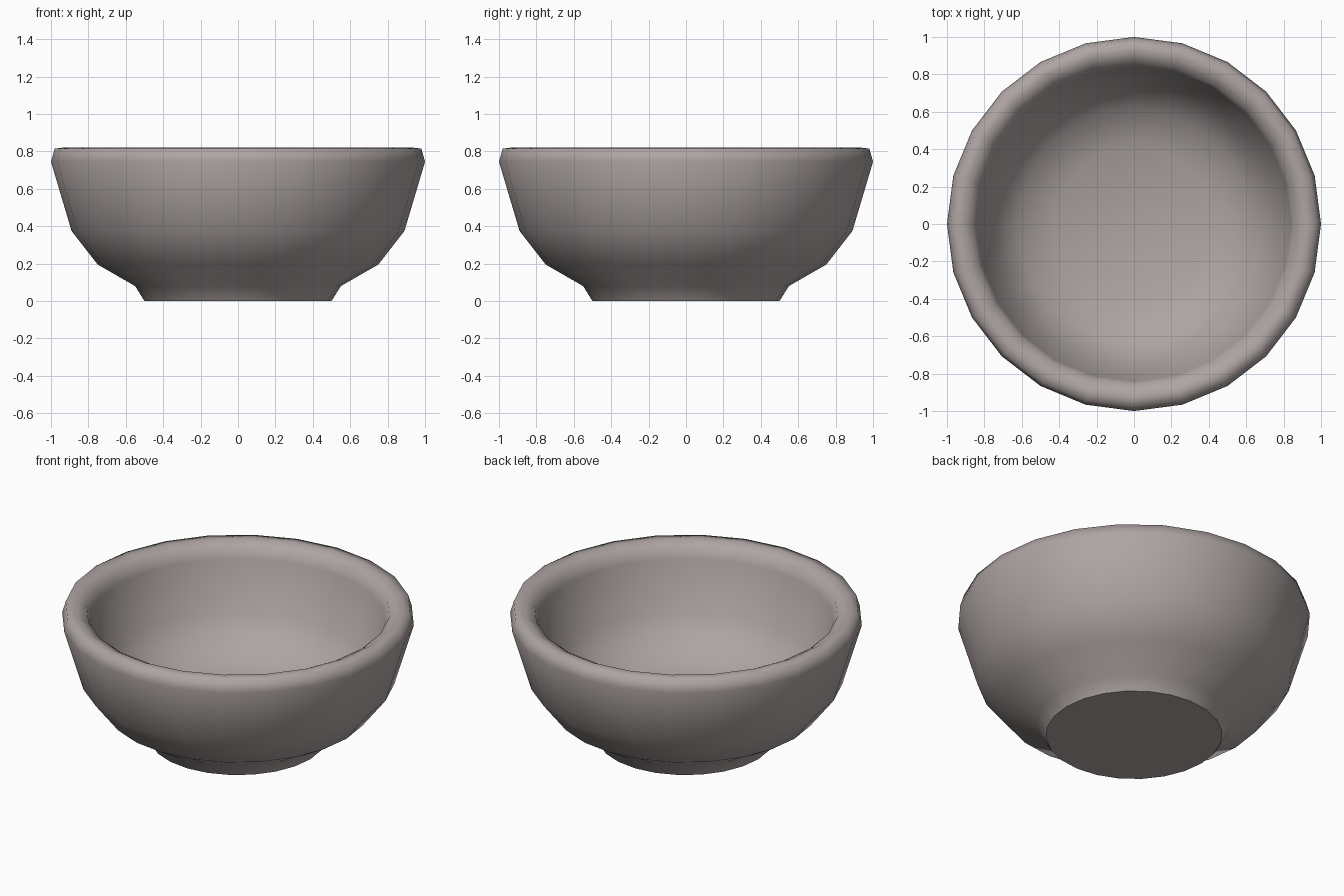
import bpy, bmesh, math

if "Cube" in bpy.data.objects:
    bpy.data.objects.remove(bpy.data.objects["Cube"])

SIDES = 24
# Bowl profile (radius, height): foot, outer wall, rim, inner wall, inner floor
PROFILE = [(0.50, 0.0), (0.55, 0.08), (0.75, 0.195), (0.89, 0.375), (1.0, 0.745),
           (0.98, 0.815), (0.92, 0.822), (0.86, 0.79), (0.84, 0.73),
           (0.76, 0.43), (0.62, 0.27), (0.42, 0.20)]

clay = bpy.data.materials.new("warm_grey_clay")
clay.diffuse_color = (0.42, 0.375, 0.365, 1)
clay.use_nodes = True
clay.node_tree.nodes["Principled BSDF"].inputs["Base Color"].default_value = clay.diffuse_color

# Lathe the profile into rings
bm = bmesh.new()
rings = [[bm.verts.new((r * math.cos(math.tau * i / SIDES),
                        r * math.sin(math.tau * i / SIDES), z))
          for i in range(SIDES)] for r, z in PROFILE]
for a, b in zip(rings, rings[1:]):
    for i in range(SIDES):
        j = (i + 1) % SIDES
        bm.faces.new((a[i], a[j], b[j], b[i]))

# Flat underside with a sharp edge, and inner floor
foot = bm.faces.new(rings[0][::-1])
centre = bm.verts.new((0, 0, 0.17))
for i in range(SIDES):
    bm.faces.new((rings[-1][i], rings[-1][(i + 1) % SIDES], centre))
bmesh.ops.recalc_face_normals(bm, faces=bm.faces)
for f in bm.faces:
    f.smooth = True
for e in foot.edges:
    e.smooth = False

mesh = bpy.data.meshes.new("bowl")
bm.to_mesh(mesh)
bm.free()
mesh.materials.append(clay)
bowl = bpy.data.objects.new("bowl", mesh)
bpy.context.collection.objects.link(bowl)
